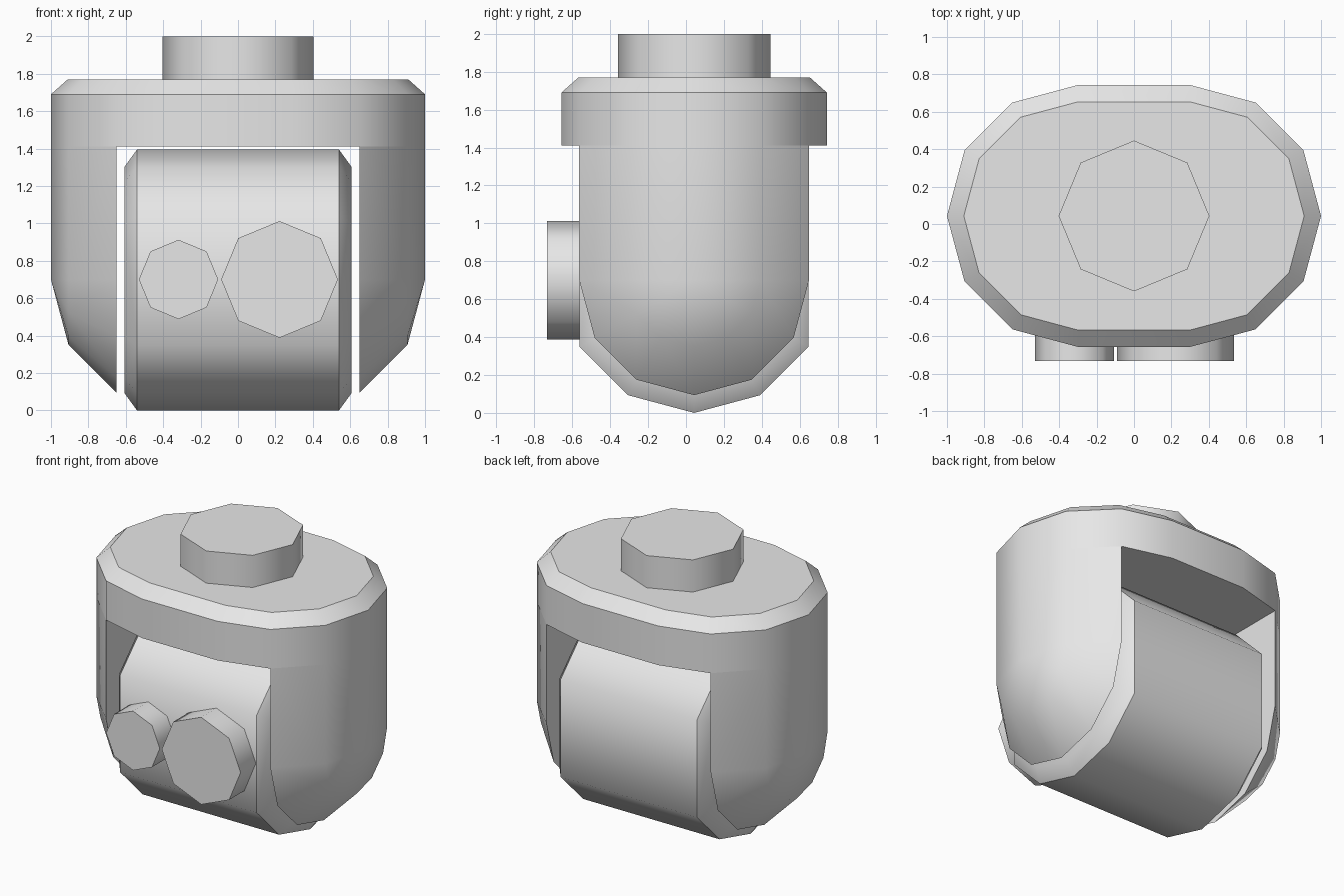
import bpy, bmesh
from math import radians, sin, cos, pi

cube = bpy.data.objects.get("Cube")
if cube:
    bpy.data.objects.remove(cube, do_unlink=True)

grey = bpy.data.materials.new("plain_grey")
grey.use_nodes = True
grey.diffuse_color = (0.8, 0.8, 0.8, 1)
grey.node_tree.nodes["Principled BSDF"].inputs["Base Color"].default_value = (0.8, 0.8, 0.8, 1)

CY = 0.043      # depth of the main axis
R = 0.7         # main radius
HALF = 0.3      # half length of the straight middle
UNDER = 1.41    # underside of the cap


def circle(n, r, skip=()):
    return [(r * cos(2 * pi * i / n), r * sin(2 * pi * i / n))
            for i in range(n) if i not in skip]


def add_hull(bm, points):
    """Add a convex solid around the points, with flat areas merged."""
    verts = [bm.verts.new(p) for p in points]
    bmesh.ops.convex_hull(bm, input=verts)
    bmesh.ops.dissolve_limit(bm, angle_limit=0.01, verts=bm.verts[:], edges=bm.edges[:])


def finish(name, bm, angle):
    bmesh.ops.recalc_face_normals(bm, faces=bm.faces[:])
    mesh = bpy.data.meshes.new(name)
    bm.to_mesh(mesh)
    bm.free()
    for poly in mesh.polygons:
        poly.use_smooth = True
    mesh.set_sharp_from_angle(angle=radians(angle))
    mesh.materials.append(grey)
    obj = bpy.data.objects.new(name, mesh)
    bpy.context.collection.objects.link(obj)
    return obj


def solid(name, points, angle=46):
    bm = bmesh.new()
    add_hull(bm, points)
    return finish(name, bm, angle)


def oval(r, z):
    """Twelve-sided circle pulled apart along x."""
    return [(x + s * HALF, CY + y, z) for x, y in circle(12, r)
            for s in (-1, 1) if s * x > -0.001]


# Yoke: bevelled oval cap with two rounded arms
yoke = bmesh.new()
add_hull(yoke, oval(R, UNDER) + oval(R, 1.69) + oval(0.61, 1.77))
arm_x = HALF + R * cos(pi / 3)
for s in (-1, 1):
    pair = [v for v in yoke.verts
            if abs(v.co.z - UNDER) < 0.001 and abs(v.co.x - s * arm_x) < 0.001]
    bmesh.ops.connect_verts(yoke, verts=pair)
for s in (-1, 1):
    points = [(s * (HALF + R), CY, z) for z in (R, UNDER)]
    for a in (pi / 6, pi / 3):
        x, r = s * (HALF + R * cos(a)), R * sin(a)
        points += [(x, CY + y, R + z) for y, z in circle(12, r) if z < 0.001]
        points += [(x, CY + t * r, UNDER) for t in (-1, 1)]
    add_hull(yoke, points)
# Open the joint between cap and arms, then weld
joint = [f for f in yoke.faces
         if all(abs(v.co.z - UNDER) < 0.001 and abs(v.co.x) > arm_x - 0.01 for v in f.verts)]
bmesh.ops.delete(yoke, geom=joint, context='FACES')
bmesh.ops.remove_doubles(yoke, verts=yoke.verts[:], dist=0.001)
finish("yoke", yoke, 35)

# Drum: flat front and back, chamfered ends
drum = []
for x, r in ((0.54, 0.697), (0.607, 0.605)):
    for s in (-1, 1):
        drum += [(s * x, CY + y, 0.697 + z) for y, z in circle(12, r, skip=(0, 6))]
solid("drum", drum)

# Neck on top
solid("neck", [(x, CY + y, z) for x, y in circle(8, 0.403) for z in (1.77, 2.0)])

# Two round eyepieces on the front
for name, cx, r in (("large_eyepiece", 0.222, 0.312), ("small_eyepiece", -0.318, 0.212)):
    solid(name, [(cx + x, y, R + z) for x, z in circle(8, r) for y in (-0.733, -0.55)])
